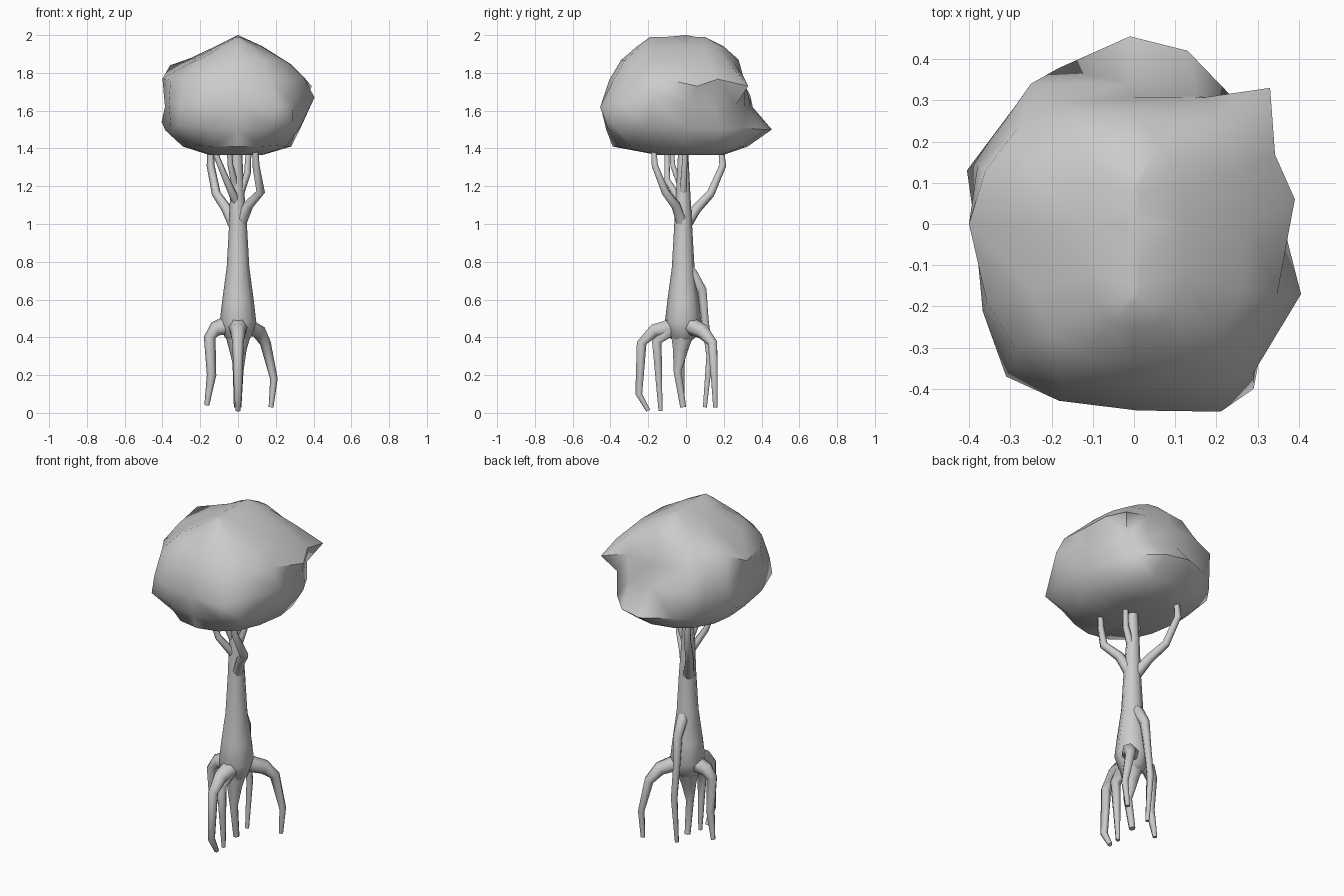
import bpy, bmesh, random
from math import cos, sin, pi
from mathutils import Vector

random.seed(4)


def finish(name, bm, angle):
    bmesh.ops.recalc_face_normals(bm, faces=bm.faces)
    me = bpy.data.meshes.new(name)
    bm.to_mesh(me)
    bm.free()
    ob = bpy.data.objects.new(name, me)
    bpy.context.collection.objects.link(ob)
    bpy.ops.object.select_all(action='DESELECT')
    ob.select_set(True)
    bpy.context.view_layer.objects.active = ob
    bpy.ops.object.shade_smooth_by_angle(angle=angle)
    return ob


def loft(bm, rings):
    for a, b in zip(rings, rings[1:]):
        for i in range(len(a)):
            j = (i + 1) % len(a)
            bm.faces.new((a[i], a[j], b[j], b[i]))
    bm.faces.new(rings[0][::-1])
    bm.faces.new(rings[-1])


def tube(name, pts, sides=6):
    """Tapered tube through (x, y, z, radius) points listed bottom to top."""
    bm = bmesh.new()
    ps = [Vector(p[:3]) for p in pts]
    rings = []
    for i, p in enumerate(ps):
        d = ps[min(i + 1, len(ps) - 1)] - ps[max(i - 1, 0)]
        q = Vector((0, 0, 1)).rotation_difference(d)
        r = pts[i][3]
        rings.append([bm.verts.new(p + q @ Vector((r * cos(2 * pi * k / sides), r * sin(2 * pi * k / sides), 0)))
                      for k in range(sides)])
    loft(bm, rings)
    return finish(name, bm, 1.2)


# Trunk flaring out above the roots
tube("trunk", [(0, -.01, .37, .03), (0, -.015, .4, .07), (0, -.015, .48, .097), (0, -.015, .6, .083),
               (0, -.015, .77, .06), (0, -.015, 1.0, .047), (-.005, -.015, 1.2, .036),
               (-.005, -.015, 1.42, .025)], 8)

# Stilt roots, foot first, thickening where they join the trunk
roots = {
    "front": [(0, -.2, .012, .013), (0, -.25, .1, .021), (0, -.235, .37, .03), (0, -.17, .435, .04), (0, -.04, .46, .055)],
    "front_inner": [(0, -.135, .01, .012), (0, -.145, .2, .021), (0, -.155, .38, .031), (0, -.06, .46, .05)],
    "left": [(-.165, -.02, .04, .013), (-.14, -.03, .2, .025), (-.15, -.03, .4, .031), (-.12, -.02, .445, .04), (-.03, -.015, .47, .055)],
    "right": [(.175, .155, .03, .013), (.19, .15, .18, .02), (.145, .14, .37, .029), (.11, .09, .43, .04), (.02, .0, .47, .05)],
    "back": [(-.01, .1, .03, .012), (-.01, .125, .3, .02), (-.01, .1, .5, .022), (-.005, .085, .65, .028), (0, .03, .74, .034), (0, -.01, .79, .025)],
    "middle": [(0, -.015, .03, .018), (.005, -.045, .22, .024), (0, -.03, .33, .045), (0, -.02, .42, .07)],
}
for name, pts in roots.items():
    tube(name + "_root", pts)

# Branches reaching into the crown
branches = {
    "back_left": [(-.01, -.01, .98, .035), (-.06, .055, 1.08, .028), (-.115, .13, 1.16, .024), (-.145, .195, 1.31, .021), (-.145, .18, 1.45, .015)],
    "front_right": [(.01, -.02, 1.0, .033), (.055, -.055, 1.1, .027), (.12, -.11, 1.17, .023), (.095, -.165, 1.31, .019), (.09, -.175, 1.45, .014)],
    "front_left": [(-.01, -.03, 1.12, .024), (-.06, -.1, 1.23, .018), (-.11, -.1, 1.35, .015), (-.12, -.1, 1.45, .012)],
    "right": [(.005, -.015, 1.15, .024), (.05, -.01, 1.27, .018), (.06, 0, 1.45, .013)],
    "inner": [(-.01, -.02, 1.18, .02), (-.04, -.07, 1.31, .015), (-.05, -.08, 1.45, .012)],
}
for name, pts in branches.items():
    tube(name + "_branch", pts)

# Crown: boxy rings (z, x min, x max, y min, y max) with pulled leaf tips
rows = [(1.365, -.15, .13, -.15, .2), (1.41, -.29, .28, -.39, .32), (1.5, -.375, .33, -.43, .39),
        (1.63, -.39, .345, -.455, .33), (1.77, -.38, .35, -.41, .315), (1.86, -.265, .28, -.345, .28),
        (1.94, -.12, .13, -.26, .2), (1.99, -.02, .02, -.19, .1)]
bm = bmesh.new()
rings = []
n = 16
for z, x0, x1, y0, y1 in rows:
    ring = []
    for k in range(n):
        c, s = cos(2 * pi * k / n), sin(2 * pi * k / n)
        e = .8 if z > 1.45 else .88
        x = abs(c) ** e * (x1 if c > 0 else x0)
        y = abs(s) ** e * (y1 if s > 0 else y0)
        dz = random.uniform(-.012, .012) if 1.45 < z < 1.9 else 0
        f = random.uniform(.975, 1.01)
        ring.append(bm.verts.new((x * f, y * f, z + dz)))
    rings.append(ring)
loft(bm, rings)
tips = [(.405, -.17, 1.67), (.39, .06, 1.73), (.33, .33, 1.73), (-.01, .455, 1.5), (.13, .42, 1.5),
        (-.405, .13, 1.54), (-.4, 0, 1.77), (-.36, .13, 1.84), (-.25, .34, 1.68),
        (.21, -.455, 1.62), (.29, -.4, 1.54), (-.31, -.37, 1.53), (0, 0, 2.0)]
pinned = set()
for t in tips:
    v = min(bm.verts, key=lambda w: (w.co - Vector(t)).length)
    d = Vector(t) - v.co
    v.co = t
    pinned.add(v)
    for edge in v.link_edges:
        w = edge.other_vert(v)
        if w not in pinned:
            w.co += d * .15
bmesh.ops.triangulate(bm, faces=bm.faces)
finish("crown", bm, .95)
